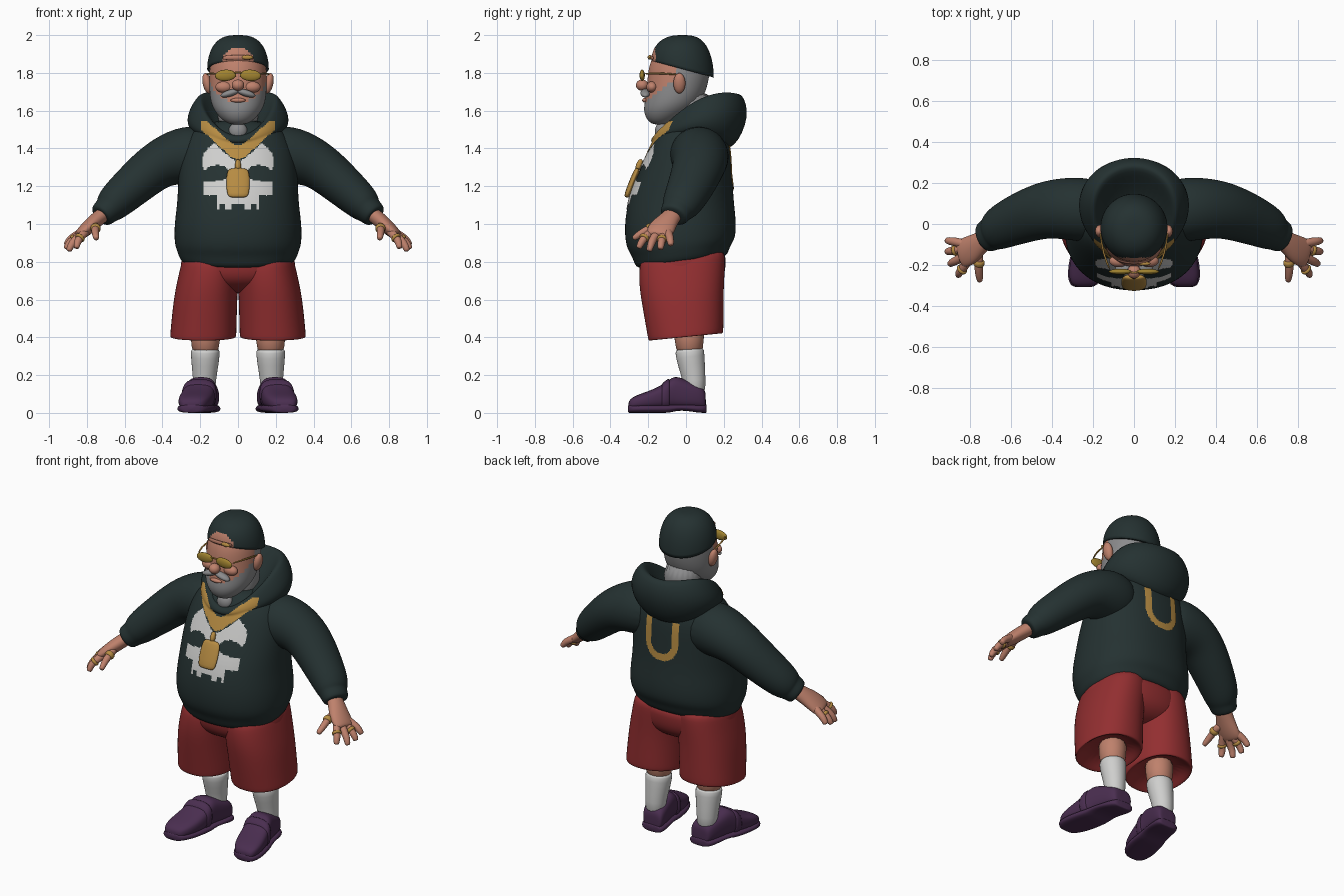
import bpy, bmesh
from math import sin, cos, pi, sqrt
from mathutils import Vector, Matrix
from mathutils.bvhtree import BVHTree

if "Cube" in bpy.data.objects:
    bpy.data.objects.remove(bpy.data.objects["Cube"])


def material(name, *rgb):
    m = bpy.data.materials.new(name)
    m.use_nodes = True
    m.diffuse_color = (*rgb, 1)
    m.node_tree.nodes["Principled BSDF"].inputs["Base Color"].default_value = (*rgb, 1)
    return m


CLOTH = material("dark green cloth", .018, .031, .031)
RED = material("red cloth", .29, .028, .03)
SKIN = material("skin", .52, .22, .15)
GREY = material("grey hair", .26, .26, .265)
WHITE = material("white", .62, .62, .61)
GOLD = material("gold", .47, .26, .055)
LENS = material("amber lens", .36, .23, .03)
PURPLE = material("purple leather", .068, .027, .08)


def finish(name, bm, mats, rule=None, sub=0):
    """Make an object; rule picks a material slot from a face centre."""
    bmesh.ops.recalc_face_normals(bm, faces=bm.faces)
    me = bpy.data.meshes.new(name)
    bm.to_mesh(me)
    bm.free()
    ob = bpy.data.objects.new(name, me)
    bpy.context.collection.objects.link(ob)
    for m in mats:
        me.materials.append(m)
    if sub:
        ob.modifiers.new("smooth", 'SUBSURF').levels = sub
        deps = bpy.context.evaluated_depsgraph_get()
        baked = bpy.data.meshes.new_from_object(ob.evaluated_get(deps))
        ob.modifiers.clear()
        ob.data = baked
    for p in ob.data.polygons:
        p.use_smooth = True
        if rule:
            p.material_index = rule(p.center)
    return ob


def loft(name, rings, mats, rule=None, sub=2):
    bm = bmesh.new()
    vs = [[bm.verts.new(p) for p in r] for r in rings]
    n = len(vs[0])
    for a, b in zip(vs, vs[1:]):
        for i in range(n):
            j = (i + 1) % n
            bm.faces.new((a[i], a[j], b[j], b[i]))
    bm.faces.new(vs[0])
    bm.faces.new(vs[-1])
    return finish(name, bm, mats, rule, sub)


def power(v, e):
    return abs(v) ** e * (1 if v > 0 else -1)


def ring(z, front, back, rx, cx=0, slope=0, n=24, e=.9):
    """Horizontal oval given by its front and back y and its half width."""
    out = []
    for i in range(n):
        a = 2 * pi * i / n
        y = (front + back) / 2 + (back - front) / 2 * power(sin(a), e)
        out.append((cx + rx * power(cos(a), e), y, z + slope * y))
    return out


def tube(name, pts, radii, mat, n=12, sub=1):
    """Tube along a path; each radius is a (wide, thin) pair or one number."""
    pts = [Vector(p) for p in pts]
    main = (pts[-1] - pts[0]).normalized()
    ref = Vector((0, 1, 0)) if abs(main.y) < .8 else Vector((1, 0, 0))
    rings = []
    for i, p in enumerate(pts):
        d = (pts[min(i + 1, len(pts) - 1)] - pts[max(i - 1, 0)]).normalized()
        u = (ref - d * ref.dot(d)).normalized()
        v = d.cross(u)
        r = radii[i] if isinstance(radii[i], tuple) else (radii[i], radii[i])
        rings.append([p + u * r[0] * cos(2 * pi * k / n) + v * r[1] * sin(2 * pi * k / n)
                      for k in range(n)])
    return loft(name, rings, [mat], sub=sub)


def oval(name, at, size, mat, tilt=0):
    bm = bmesh.new()
    mtx = Matrix.Translation(at) @ Matrix.Rotation(tilt, 4, 'Y') @ Matrix.Diagonal((*size, 1))
    bmesh.ops.create_uvsphere(bm, u_segments=24, v_segments=14, radius=1, matrix=mtx)
    return finish(name, bm, [mat])


# Hooded top: body with hem
body = [(.80, -.22, .18, .26), (.80, -.27, .22, .305), (.86, -.285, .235, .325),
        (.90, -.32, .265, .34), (1.0, -.33, .268, .34), (1.1, -.313, .257, .325),
        (1.2, -.283, .25, .32), (1.3, -.24, .245, .315), (1.4, -.195, .24, .30),
        (1.48, -.155, .22, .26), (1.53, -.11, .18, .19), (1.55, -.08, .14, .1)]
torso = loft("hoodie_body", [ring(*s, slope=max(0, (1.1 - s[0]) * .45)) for s in body], [CLOTH])


# Hood: each ring is half width, then front, side and back (y, z)
def hood_ring(w, f, s, b, n=32):
    def mix(i, c):
        return s[i] + (f[i] - b[i]) / 2 * c + ((f[i] + b[i]) / 2 - s[i]) * c * c
    angles = [2 * pi * k / n for k in range(n)]
    return [(w * sin(a), mix(0, cos(a)), mix(1, cos(a))) for a in angles]


hood = loft("hood", [hood_ring(*h) for h in (
    (.12, (-.10, 1.46), (0, 1.53), (.12, 1.55)),
    (.185, (-.155, 1.475), (.06, 1.65), (.25, 1.675)),
    (.21, (-.185, 1.455), (.07, 1.675), (.295, 1.705)),
    (.28, (-.19, 1.43), (.10, 1.575), (.345, 1.575)),
    (.26, (-.15, 1.415), (.08, 1.49), (.255, 1.385)),
    (.19, (-.05, 1.41), (.08, 1.46), (.17, 1.41)))], [CLOTH])
oval("undershirt", (0, -.125, 1.49), (.05, .04, .05), GREY)


# Flat painted shapes laid over the cloth
def decal(name, mat, test, half, low, high, side, targets, step=.007):
    trees = [BVHTree.FromPolygons([v.co for v in o.data.vertices],
                                  [p.vertices[:] for p in o.data.polygons]) for o in targets]
    bm = bmesh.new()
    cache = {}

    def vert(i, k):
        if (i, k) not in cache:
            start = Vector((i * step, side, low + k * step))
            hits = [t.ray_cast(start, Vector((0, -side, 0)))[0] for t in trees]
            hits = [h for h in hits if h]
            best = max(hits, key=lambda h: h.y * side) if hits else None
            cache[i, k] = bm.verts.new(best + Vector((0, side * .005, 0))) if best else None
        return cache[i, k]

    m = int(half / step)
    for i in range(-m, m):
        for k in range(int((high - low) / step)):
            if test(abs((i + .5) * step), low + (k + .5) * step):
                q = [vert(i, k), vert(i + 1, k), vert(i + 1, k + 1), vert(i, k + 1)]
                if all(q) and max(v.co.y for v in q) - min(v.co.y for v in q) < .04:
                    bm.faces.new(q)
    bmesh.ops.delete(bm, geom=[v for v in bm.verts if not v.link_faces], context='VERTS')
    finish(name, bm, [mat])


def inside(x, z, cx, cz, rx, rz):
    return ((x - cx) / rx) ** 2 + ((z - cz) / rz) ** 2 < 1


def chain_mid(x):
    return 1.35 + .95 * sqrt(x * x + .0009)


def skull(x, z):
    if z > chain_mid(x) - .045 or inside(x, z, .11, 1.27, .065, .042):
        return False
    brow = inside(x, z, 0, 1.33, .19, .13) and z > 1.2
    cheek = x < .185 and 1.15 + .2 * abs(x - .15) < z < 1.225
    jaw = x < .115 and z > 1.08 + .025 * (sin(x * 90) > .3)
    return brow or cheek or (jaw and z < 1.2)


decal("skull_print", WHITE, skull, .2, 1.07, 1.45, -1, [torso])
decal("front_chain", GOLD, lambda x, z: abs(z - chain_mid(x)) < .037 and z < 1.545,
      .2, 1.3, 1.56, -1, [torso, hood])
decal("back_chain", GOLD,
      lambda x, z: .07 < sqrt(x * x + min(0, z - 1.28) ** 2) < .112, .13, 1.15, 1.42, 1, [torso])

# Pendant hanging on the chest
tube("pendant", [(0, -.255, 1.295), (0, -.258, 1.285), (0, -.285, 1.22), (0, -.312, 1.15), (0, -.315, 1.14)],
     [(.01, .04), (.017, .06), (.018, .064), (.017, .06), (.01, .04)], GOLD, n=16)
tube("pendant_bail", [(0, -.235, 1.345), (0, -.25, 1.31), (0, -.257, 1.285)], [.012, .018, .014], GOLD)


# Head with beard and hair coloured by height and direction
def hair_rule(c):
    return int(c.y > -.05 or c.z < 1.66 + .75 * (c.y + .2))


face = [(1.525, -.17, -.10, .035), (1.545, -.205, -.05, .08), (1.60, -.228, .04, .128),
        (1.66, -.215, .09, .15), (1.75, -.205, .12, .153), (1.83, -.20, .13, .152),
        (1.90, -.17, .12, .14), (1.95, -.12, .08, .09)]
loft("head", [ring(*s, n=32, e=1) for s in face], [SKIN, GREY], hair_rule)
tube("neck", [(0, .02, 1.45), (0, .03, 1.55), (0, .03, 1.72)], [.1, .105, .12], GREY, n=20)
oval("nose", (0, -.232, 1.735), (.033, .033, .03), SKIN)
oval("lower_lip", (0, -.218, 1.655), (.04, .014, .012), SKIN)

# Backwards cap with a front opening
cap_rings = []
for k in range(-1, 18):
    t = max(k, 0) / 17 * pi / 2 * .98
    r = cos(t) ** .7 * (.93 if k < 0 else 1)
    row = []
    for i in range(72):
        a = 2 * pi * i / 72
        y = -.018 + .165 * r * sin(a)
        base = 1.815 - .27 * y
        row.append((.163 * r * cos(a), y, base + (2 - base) * sin(t)))
    cap_rings.append(row)
loft("cap", cap_rings, [CLOTH, SKIN],
     lambda c: int(c.y < -.05 and inside(c.x, c.z, 0, 1.855, .085, .08)), sub=0)
tube("cap_strap", [(-.085, -.172, 1.878), (-.04, -.192, 1.883), (.04, -.192, 1.883), (.085, -.172, 1.878)],
     [(.006, .012)] * 4, SKIN)
oval("cap_buckle", (.05, -.193, 1.882), (.03, .01, .012), GOLD)
tube("glasses_bridge", [(-.03, -.232, 1.80), (0, -.24, 1.803), (.03, -.232, 1.80)], [.005] * 3, GOLD)


def shoe_ring(s, y, w, h, grow=1, low=.02, n=20):
    cx = .165 + (.1 - y) * .2
    return [(s * (cx + w * grow * power(cos(2 * pi * k / n), .7)), y,
             low + max(h - low, 0) * (.5 + grow / 2 * power(sin(2 * pi * k / n), .7))) for k in range(n)]


# Paired parts
for s, side in ((1, "left"), (-1, "right")):
    def at(x, y, z):
        return (s * x, y, z)

    # Face details
    oval(side + "_ear", at(.163, -.035, 1.745), (.024, .032, .055), SKIN, s * .2)
    oval(side + "_moustache", at(.042, -.215, 1.693), (.052, .026, .018), GREY, s * .3)
    oval(side + "_cheek", at(.075, -.18, 1.725), (.045, .03, .03), SKIN)
    oval(side + "_lens", at(.066, -.232, 1.787), (.056, .014, .03), LENS, s * .06)
    tube(side + "_temple", [at(.115, -.225, 1.795), at(.15, -.15, 1.80), at(.166, -.03, 1.79)], [.005] * 3, GOLD)

    # Sleeve and cuff
    tube(side + "_sleeve", [at(.12, .05, 1.36), at(.27, .075, 1.37), at(.40, .075, 1.33), at(.48, .055, 1.27),
                            at(.56, .025, 1.2), at(.65, -.015, 1.12), at(.68, -.04, 1.085),
                            at(.69, -.045, 1.075), at(.725, -.065, 1.045), at(.73, -.068, 1.04)],
         [(.15, .14), (.16, .165), (.145, .132), (.135, .122), (.125, .112), (.11, .1),
          (.095, .085), (.085, .074), (.08, .07), (.06, .05)], CLOTH, n=20, sub=2)

    # Hand, fingers and finger rings
    tube(side + "_palm", [at(.69, -.05, 1.07), at(.74, -.085, 1.03), at(.79, -.125, .985),
                          at(.835, -.145, .945), at(.85, -.15, .935)],
         [(.05, .04), (.052, .042), (.075, .04), (.075, .032), (.06, .02)], SKIN, sub=2)
    fingers = {"index": (.825, -.21, .94, .855, -.25, .875), "middle": (.845, -.17, .93, .895, -.195, .86),
               "ring": (.85, -.125, .93, .91, -.135, .87), "little": (.845, -.09, .945, .91, -.08, .89),
               "thumb": (.75, -.16, .99, .75, -.275, .925)}
    for f, c in fingers.items():
        a, b = Vector(at(*c[:3])), Vector(at(*c[3:]))
        root = Vector(at(.775, -.115, .995))
        bend = a.lerp(b, .55) + Vector((s * .008, 0, .008))
        tube(f"{side}_{f}_finger", [root, a, bend, b, b + (b - bend) * .1], [.025, .023, .021, .017, .01], SKIN)
        if f in ("index", "ring", "thumb"):
            p, q = a.lerp(bend, .25), a.lerp(bend, .7)
            tube(f"{side}_{f}_gold_ring", [p, p.lerp(q, .1), p.lerp(q, .9), q], [.02, .029, .029, .02], GOLD)

    # Shorts leg, hollow at the bottom
    legs = [(.46, -.1, .1, .1, .185), (.41, -.18, .175, .155, .185), (.395, -.2, .198, .177, .185),
            (.43, -.205, .2, .176, .183), (.6, -.235, .2, .17, .173), (.7, -.25, .205, .163, .16),
            (.8, -.25, .21, .155, .145), (.86, -.23, .2, .14, .14)]
    loft(side + "_shorts_leg", [ring(z, f, b, w, s * c, .1) for z, f, b, w, c in legs], [RED])

    # Shin, sock and shoe
    tube(side + "_shin", [at(.172, .015, .5), at(.172, .017, .38), at(.175, .02, .3)], [.09, .078, .07], SKIN, n=16)
    tube(side + "_sock", [at(.173, .018, .338), at(.173, .018, .335), at(.174, .028, .26), at(.178, .045, .17),
                          at(.178, .045, .08)], [.07, .08, .074, .06, .06], WHITE, n=16)
    shoe = [(.105, .045, .09), (.1, .065, .13), (.06, .075, .155), (0, .078, .175), (-.05, .08, .195),
            (-.08, .083, .185), (-.13, .088, .145), (-.2, .09, .115), (-.26, .08, .095),
            (-.295, .06, .075), (-.305, .035, .055)]
    loft(side + "_shoe", [shoe_ring(s, *r) for r in shoe], [PURPLE])
    loft(side + "_shoe_strap", [shoe_ring(s, y, .086, h, 1.06)
                                for y, h in ((-.085, .17), (-.09, .182), (-.125, .155), (-.13, .145))],
         [PURPLE], sub=1)
    sole = [(y - .003 if y < 0 else y + .005, w + .006, .045) for y, w, h in shoe]
    loft(side + "_sole", [shoe_ring(s, *r, low=.012 if -.06 < r[0] < .01 else 0) for r in sole], [PURPLE], sub=1)

# Shorts seat
loft("shorts_seat", [ring(*r) for r in ((.63, -.1, .1, .12), (.67, -.2, .17, .24), (.72, -.245, .205, .31),
                                        (.80, -.255, .215, .305), (.87, -.24, .21, .29))], [RED])
